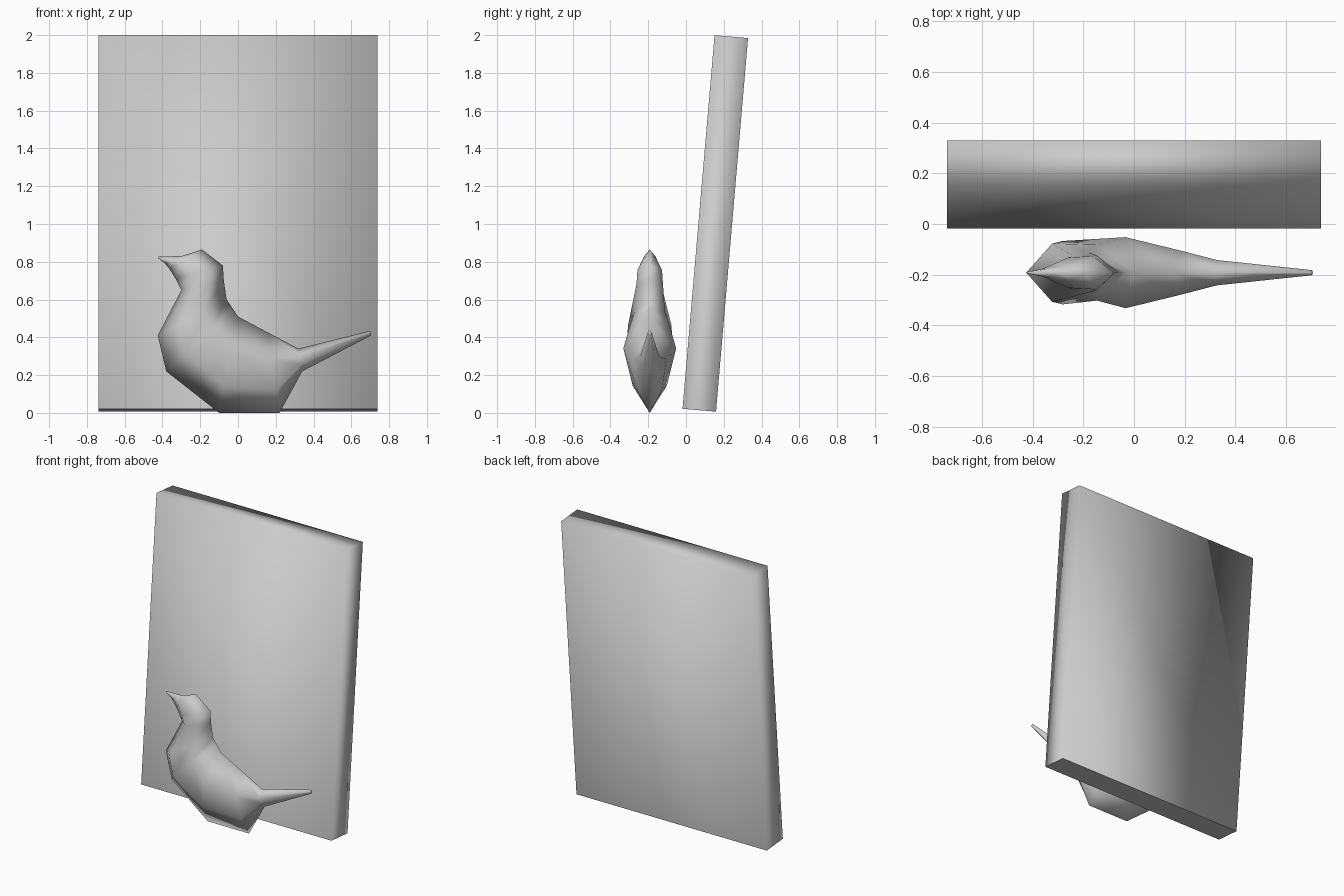
import bpy, bmesh, math
from mathutils import Vector, Matrix

cube = bpy.data.objects.get("Cube")
if cube:
    bpy.data.objects.remove(cube, do_unlink=True)

grey = bpy.data.materials.new("plain grey")
grey.use_nodes = True
grey.diffuse_color = (0.6, 0.6, 0.6, 1)
grey.node_tree.nodes["Principled BSDF"].inputs["Base Color"].default_value = (0.6, 0.6, 0.6, 1)


def add_object(name, bm):
    bmesh.ops.recalc_face_normals(bm, faces=bm.faces[:])
    for face in bm.faces:
        face.smooth = True
    mesh = bpy.data.meshes.new(name)
    bm.to_mesh(mesh)
    bm.free()
    mesh.materials.append(grey)
    obj = bpy.data.objects.new(name, mesh)
    bpy.context.collection.objects.link(obj)
    return obj


# Leaning back panel: soft shaded sides, crisp underside
bm = bmesh.new()
bmesh.ops.create_cube(bm, size=1)
bmesh.ops.scale(bm, vec=(1.476, 0.178, 1.985), verts=bm.verts[:])
for edge in bm.edges:
    if all(v.co.z < 0 for v in edge.verts):
        edge.smooth = False
panel = add_object("back_panel", bm)
panel.location = (0, 0.155, 1.003)
panel.rotation_euler.x = math.radians(-4.9)

# Bird sections from tail to beak: back point, belly point, upper and lower half width
sections = [
    ((0.70, 0.435), (0.705, 0.41), 0.01, 0.008),
    ((0.32, 0.34), (0.34, 0.22), 0.05, 0.03),
    ((0.16, 0.425), (0.22, 0.0), 0.088, 0.065),
    ((0.0, 0.51), (-0.10, 0.0), 0.14, 0.09),
    ((-0.03, 0.555), (-0.38, 0.22), 0.11, 0.125),
    ((-0.06, 0.60), (-0.425, 0.41), 0.08, 0.115),
    ((-0.075, 0.70), (-0.30, 0.65), 0.07, 0.065),
    ((-0.08, 0.78), (-0.33, 0.71), 0.065, 0.06),
    ((-0.19, 0.865), (-0.365, 0.765), 0.028, 0.035),
    ((-0.30, 0.83), (-0.385, 0.79), 0.015, 0.015),
    ((-0.42, 0.828), (-0.425, 0.82), 0.003, 0.003),
]


def section_ring(bm, back, belly, upper, lower):
    a, b = Vector(back), Vector(belly)
    layout = [(0, 0), (0.33, upper), (0.72, lower), (1, 0), (0.72, -lower), (0.33, -upper)]
    ring = []
    for t, y in layout:
        p = a.lerp(b, t)
        ring.append(bm.verts.new((p.x, y, p.y)))
    return ring


# Bird body, lofted through the sections and closed at both tips
bm = bmesh.new()
rings = [section_ring(bm, *s) for s in sections]
for r, s in zip(rings, rings[1:]):
    for i in range(len(r)):
        j = (i + 1) % len(r)
        bm.faces.new((r[i], r[j], s[j], s[i]))
bm.faces.new(rings[0])
bm.faces.new(rings[-1])
bird = add_object("bird", bm)
bird.location.y = -0.192
